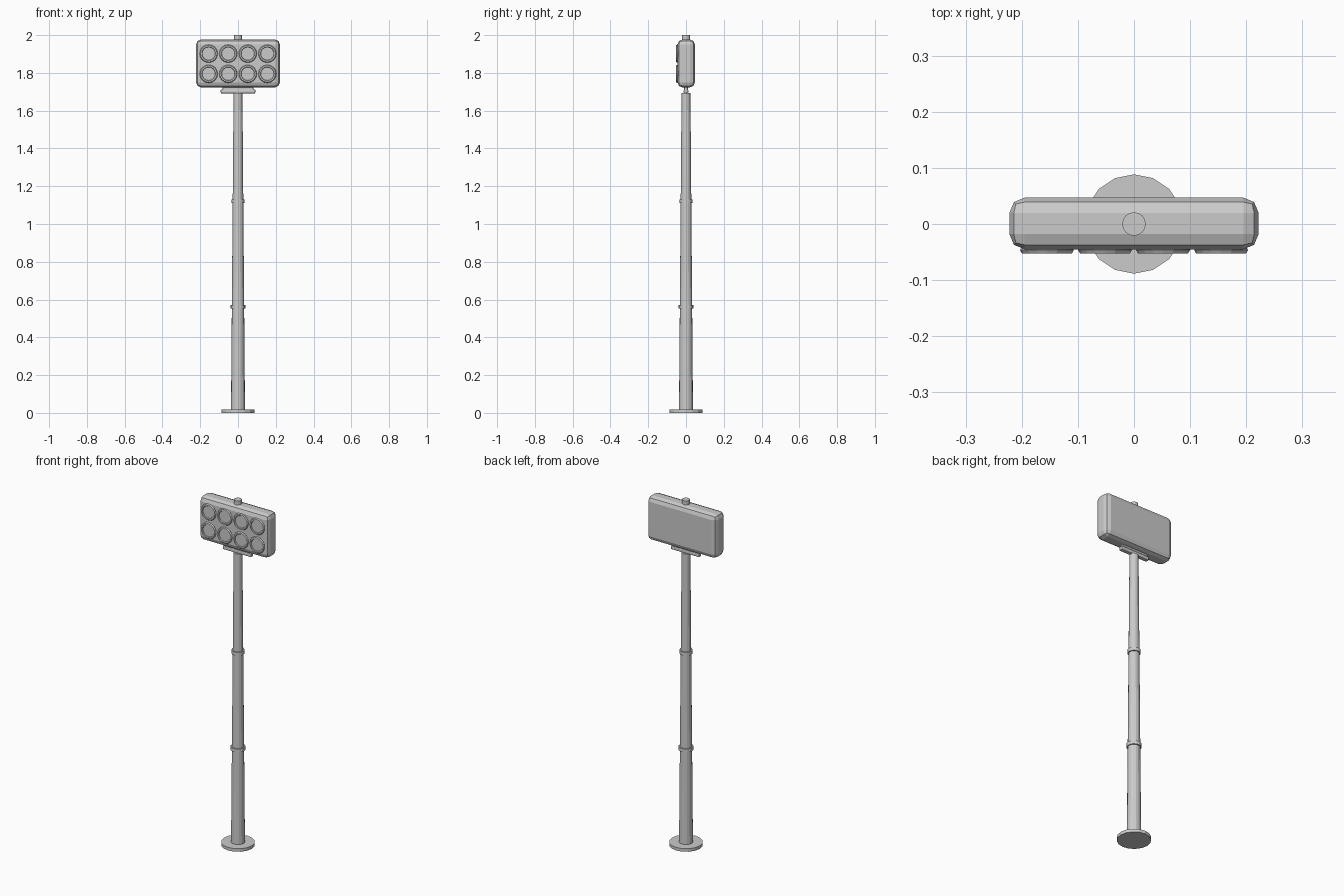
import bpy, math

cube = bpy.data.objects.get("Cube")
if cube:
    bpy.data.objects.remove(cube, do_unlink=True)

grey = bpy.data.materials.new("light grey metal")
grey.use_nodes = True
COLOUR = (0.6, 0.6, 0.6, 1)
grey.diffuse_color = COLOUR
grey.node_tree.nodes["Principled BSDF"].inputs["Base Color"].default_value = COLOUR


def finish(name):
    obj = bpy.context.object
    obj.name = name
    obj.data.materials.append(grey)
    return obj


def column(name, r_bottom, r_top, z0, z1, sides=16):
    bpy.ops.mesh.primitive_cone_add(vertices=sides, radius1=r_bottom, radius2=r_top,
                                    depth=z1 - z0, location=(0, 0, (z0 + z1) / 2))
    return finish(name)


def box(name, size, location, bevel, segments):
    bpy.ops.mesh.primitive_cube_add(size=1, location=location)
    obj = finish(name)
    obj.scale = size
    bpy.ops.object.transform_apply(location=False, rotation=False, scale=True)
    mod = obj.modifiers.new("rounded edges", 'BEVEL')
    mod.width = bevel
    mod.segments = segments
    return obj


# Base plate, tapered pole and its joint collars
column("base_plate", 0.0885, 0.0885, 0, 0.018)
column("pole", 0.037, 0.0235, 0.018, 1.693)
for name, z, r in (("lower_collar", 0.562, 0.039), ("upper_collar", 1.12, 0.0345)):
    column(name, r, r, z - 0.01, z + 0.01)

# Bracket carrying the lamp housing
box("bracket_bar", (0.184, 0.024, 0.022), (0, 0, 1.702), 0.006, 2)
box("bracket_plate", (0.166, 0.02, 0.02), (0, 0, 1.72), 0.003, 1)

# Lamp housing and top cap
box("lamp_housing", (0.444, 0.092, 0.254), (0, 0.001, 1.85), 0.027, 2)
column("top_cap", 0.021, 0.021, 1.96, 2.0)

# Two rows of four lamps, each a rim around a flat lens
for row, z in enumerate((1.795, 1.902)):
    for col in range(4):
        x = (col - 1.5) * 0.1035
        turn = (math.pi / 2, 0, 0)
        bpy.ops.mesh.primitive_torus_add(major_segments=16, minor_segments=6,
                                         major_radius=0.0405, minor_radius=0.0075,
                                         location=(x, -0.0465, z), rotation=turn)
        finish(f"lamp_rim_{row}_{col}")
        bpy.ops.mesh.primitive_cylinder_add(vertices=16, radius=0.04, depth=0.008,
                                            location=(x, -0.045, z), rotation=turn)
        finish(f"lamp_lens_{row}_{col}")
